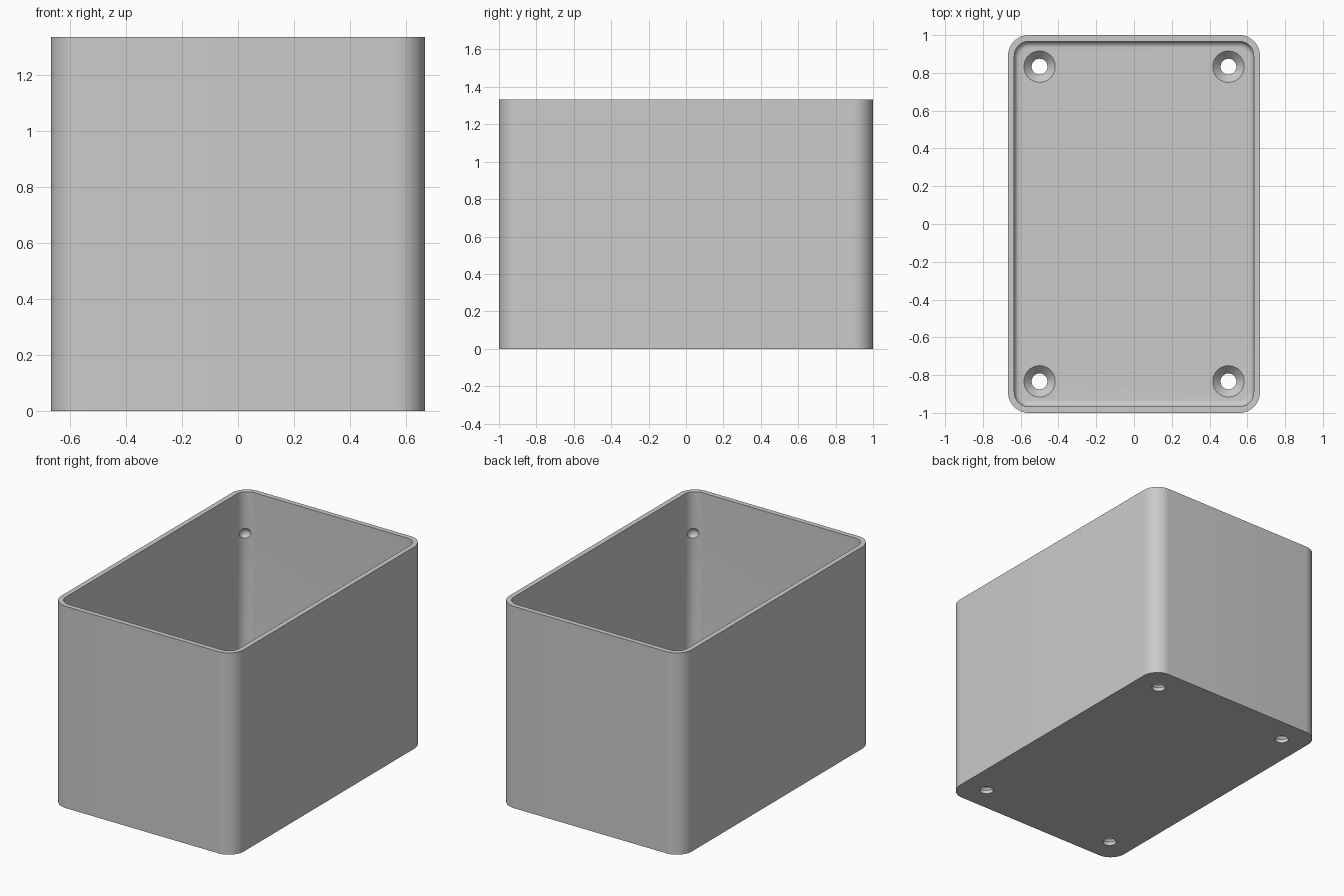
import bpy
import bmesh
from math import sin, cos, pi, radians

W, L, H = 0.667, 1.0, 1.333      # half width, half length, height
R, WALL, FLOOR = 0.11, 0.033, 0.067
FILLET = 0.033

if "Cube" in bpy.data.objects:
    bpy.data.objects.remove(bpy.data.objects["Cube"], do_unlink=True)

grey = bpy.data.materials.new("light grey plastic")
grey.use_nodes = True
grey.diffuse_color = (0.6, 0.6, 0.6, 1)
grey.node_tree.nodes["Principled BSDF"].inputs["Base Color"].default_value = (0.6, 0.6, 0.6, 1)


def loft(name, rings):
    """Join equal-length closed rings of points and cap both ends."""
    bm = bmesh.new()
    loops = [[bm.verts.new(p) for p in ring] for ring in rings]
    n = len(loops[0])
    for a, b in zip(loops, loops[1:]):
        for i in range(n):
            j = (i + 1) % n
            bm.faces.new((a[i], a[j], b[j], b[i]))
    bm.faces.new(loops[0][::-1])
    bm.faces.new(loops[-1])
    bmesh.ops.recalc_face_normals(bm, faces=bm.faces)
    mesh = bpy.data.meshes.new(name)
    bm.to_mesh(mesh)
    bm.free()
    obj = bpy.data.objects.new(name, mesh)
    bpy.context.collection.objects.link(obj)
    mesh.materials.append(grey)
    return obj


def rounded_ring(inset, z, steps=12):
    """Rounded rectangle, inset from the outer wall."""
    pts = []
    for k, (sx, sy) in enumerate([(1, 1), (-1, 1), (-1, -1), (1, -1)]):
        for i in range(steps + 1):
            a = (k + i / steps) * pi / 2
            pts.append((sx * (W - R) + (R - inset) * cos(a),
                        sy * (L - R) + (R - inset) * sin(a), z))
    return pts


def circle(x, y, r, z, n=48):
    return [(x + r * cos(2 * pi * i / n), y + r * sin(2 * pi * i / n), z) for i in range(n)]


# Open box: outer wall, rim, inner wall, then a fillet into the floor
rings = [rounded_ring(0, 0), rounded_ring(0, H), rounded_ring(WALL, H)]
for i in range(9):
    a = i / 8 * pi / 2
    rings.append(rounded_ring(WALL + FILLET * (1 - cos(a)), FLOOR + FILLET * (1 - sin(a))))
box = loft("box_shell", rings)

# Countersunk screw holes and shallow inner corner dimples
cutters = []
corner = R - WALL
for sx in (-1, 1):
    for sy in (-1, 1):
        x, y = sx * 0.5, sy * 0.833
        cutters.append(loft("screw_hole_cutter", [
            circle(x, y, 0.042, -0.05), circle(x, y, 0.042, 0.024),
            circle(x, y, 0.083, FLOOR), circle(x, y, 0.083, FLOOR + 0.05)]))
        d = (corner - 0.02) * cos(pi / 4)
        bpy.ops.mesh.primitive_uv_sphere_add(
            segments=32, ring_count=16, radius=0.038,
            location=(sx * (W - R + d), sy * (L - R + d), 1.06))
        dimple = bpy.context.object
        dimple.name = "corner_dimple_cutter"
        dimple.data.materials.append(grey)
        cutters.append(dimple)

bpy.ops.object.select_all(action='DESELECT')
box.select_set(True)
bpy.context.view_layer.objects.active = box
for cutter in cutters:
    cutter.hide_render = True
    mod = box.modifiers.new("cut", 'BOOLEAN')
    mod.operation = 'DIFFERENCE'
    mod.solver = 'EXACT'
    mod.object = cutter
    bpy.ops.object.modifier_apply(modifier=mod.name)
for cutter in cutters:
    bpy.data.objects.remove(cutter, do_unlink=True)

bpy.ops.object.shade_smooth_by_angle(angle=radians(30))
